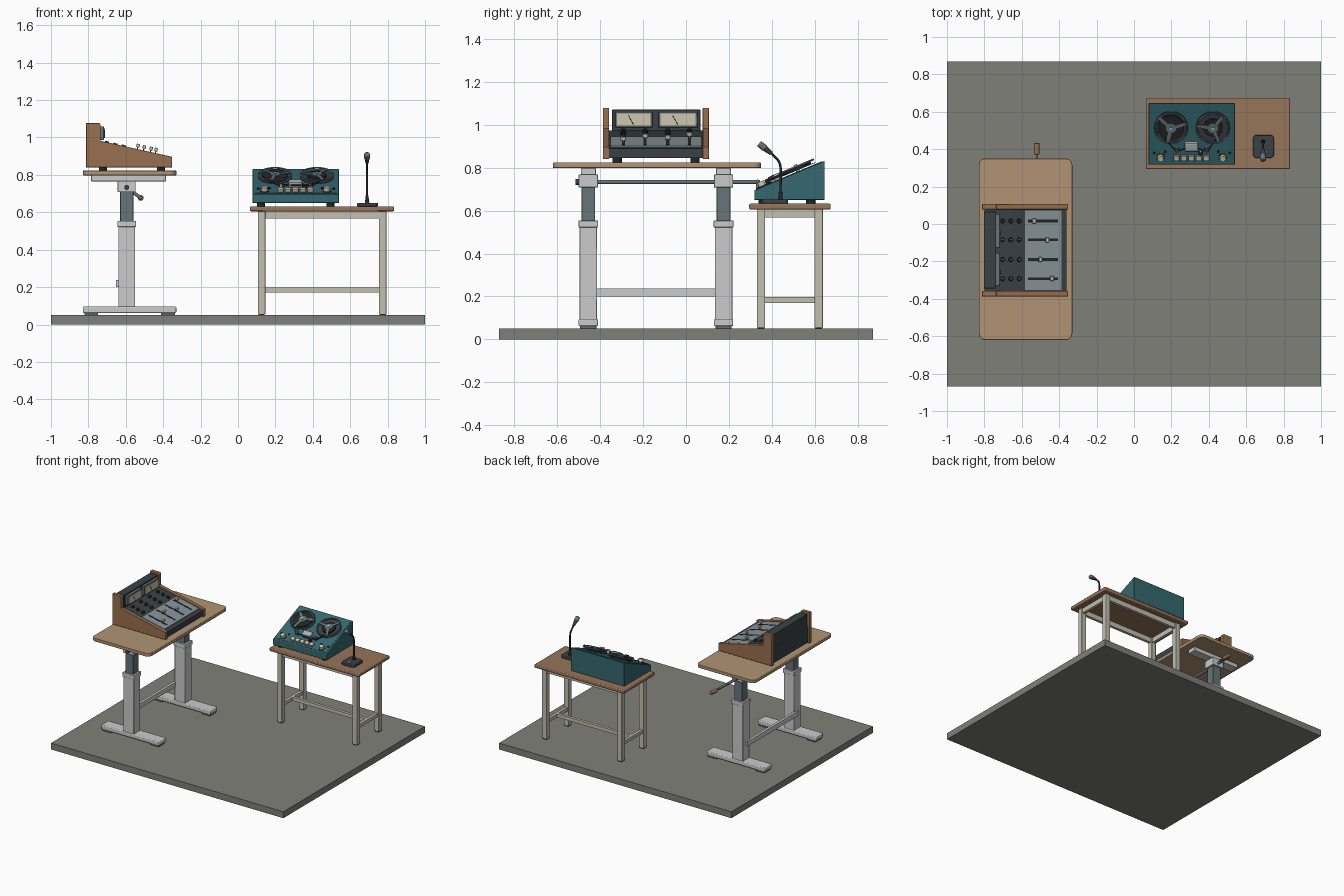
import bpy, bmesh
from math import pi, cos, sin, atan2, radians
from mathutils import Matrix, Vector

if "Cube" in bpy.data.objects:
    bpy.data.objects.remove(bpy.data.objects["Cube"])

I = Matrix.Identity(4)

def material(name, hexa):
    m = bpy.data.materials.new(name)
    c = [int(hexa[i:i + 2], 16) / 255 for i in (0, 2, 4)]
    m.diffuse_color = [x / 12.92 if x < .04 else ((x + .055) / 1.055) ** 2.4 for x in c] + [1]
    m.use_nodes = True
    m.node_tree.nodes["Principled BSDF"].inputs["Base Color"].default_value = m.diffuse_color
    return m

OAK, WALNUT, BROWN = material("oak", "B09474"), material("walnut", "98704E"), material("brown_wood", "96755A")
TEAL, DARK, BLACK = material("teal", "35686F"), material("charcoal", "3A4145"), material("black", "23272A")
STEEL, PANEL, CREAM = material("dark_steel", "66757A"), material("panel_grey", "8A969B"), material("cream", "CFC6B0")
PAINT, FLOOR, SILVER = material("leg_paint", "C2BFB0"), material("floor_grey", "7E8078"), material("silver", "B4B8B8")
GREY = None

def finish(name, bm, mat, M=I, bevel=0, segs=2):
    bmesh.ops.recalc_face_normals(bm, faces=bm.faces)
    me = bpy.data.meshes.new(name)
    bm.to_mesh(me)
    bm.free()
    for p in me.polygons:
        p.use_smooth = True
    me.set_sharp_from_angle(angle=radians(35))
    ob = bpy.data.objects.new(name, me)
    bpy.context.collection.objects.link(ob)
    ob.matrix_world = M
    if mat:
        me.materials.append(mat)
    if bevel:
        b = ob.modifiers.new("bevel", 'BEVEL')
        b.width, b.segments, b.limit_method = bevel, segs, 'ANGLE'
    return ob

def box(name, x, y, z, mat, M=I, bevel=0):
    """Box from (min, max) ranges."""
    bm = bmesh.new()
    size = [r[1] - r[0] for r in (x, y, z)]
    mid = [(r[0] + r[1]) / 2 for r in (x, y, z)]
    bmesh.ops.create_cube(bm, size=1, matrix=Matrix.Translation(mid) @ Matrix.Diagonal(size + [1]))
    return finish(name, bm, mat, M, bevel)

def cyl(name, p, q, r, mat, M=I, r2=None, n=24, bevel=0):
    """Cylinder or cone from point p to point q."""
    p, q = Vector(p), Vector(q)
    bm = bmesh.new()
    T = Matrix.Translation((p + q) / 2) @ (q - p).to_track_quat('Z', 'Y').to_matrix().to_4x4()
    bmesh.ops.create_cone(bm, cap_ends=True, segments=n, radius1=r, radius2=r if r2 is None else r2,
                          depth=(q - p).length, matrix=T)
    return finish(name, bm, mat, M, bevel)

def prism(name, pts, axis, a, b, mat, bevel=0):
    """Extrude a 2D profile along an axis from a to b."""
    put = {'x': lambda u, v, w: (w, u, v), 'y': lambda u, v, w: (u, w, v), 'z': lambda u, v, w: (u, v, w)}[axis]
    bm = bmesh.new()
    lo, hi = [[bm.verts.new(put(u, v, w)) for u, v in pts] for w in (a, b)]
    bm.faces.new(lo)
    bm.faces.new(hi)
    for i in range(len(pts)):
        j = (i + 1) % len(pts)
        bm.faces.new((lo[i], lo[j], hi[j], hi[i]))
    return finish(name, bm, mat, bevel=bevel)

def round_rect(x0, x1, y0, y1, r, n=6):
    pts = []
    for k, (cx, cy) in enumerate(((x1 - r, y1 - r), (x0 + r, y1 - r), (x0 + r, y0 + r), (x1 - r, y0 + r))):
        pts += [(cx + r * cos((k + i / n) * pi / 2), cy + r * sin((k + i / n) * pi / 2)) for i in range(n + 1)]
    return pts

def tube(name, pts, r, mat, M=I, kind='POLY', extrude=0, dim='3D'):
    cu = bpy.data.curves.new(name, 'CURVE')
    cu.dimensions, cu.bevel_depth, cu.bevel_resolution, cu.extrude = dim, r, 3, extrude
    cu.use_fill_caps = dim == '3D'
    s = cu.splines.new(kind)
    s.points.add(len(pts) - 1)
    for p, c in zip(s.points, pts):
        p.co = (*c, 1)
    if kind == 'NURBS':
        s.use_endpoint_u, s.order_u = True, 3
    cu.materials.append(mat)
    ob = bpy.data.objects.new(name, cu)
    bpy.context.collection.objects.link(ob)
    ob.matrix_world = M

# Floor slab
box("floor", (-1, 1), (-.87, .87), (0, .05), FLOOR)

# Height-adjustable desk
prism("desk_top", round_rect(-.83, -.33, -.62, .35, .035), 'z', .798, .823, OAK, .003)
for side, y in (("front", -.455), ("back", .175)):
    def part(n, x, hw, z, mat=GREY, bevel=.003):
        box(f"desk_{side}_{n}", x, (y - hw, y + hw), z, mat, bevel=bevel)
    part("lower_column", (-.64, -.55), .041, (.09, .55))
    part("collar", (-.645, -.545), .046, (.522, .554))
    part("upper_column", (-.63, -.56), .032, (.55, .72), STEEL)
    part("gear_box", (-.643, -.547), .045, (.708, .768))
    part("top_bracket", (-.785, -.385), .035, (.766, .798))
    part("foot", (-.83, -.33), .045, (.062, .096), bevel=.006)
    for k, x in (("rear", -.785), ("fore", -.375)):
        part(k + "_pad", (x - .037, x + .037), .038, (.05, .063), STEEL)
box("desk_stretcher", (-.652, -.632), (-.455, .175), (.2, .237), GREY)
cyl("crank_shaft", (-.595, -.51, .733), (-.595, .34, .733), .01, STEEL)
cyl("crank_shaft_end", (-.595, -.515, .733), (-.595, -.495, .733), .013, DARK)
cyl("crank_arm", (-.6, .335, .737), (-.515, .335, .673), .009, STEEL)
cyl("crank_pin", (-.52, .33, .677), (-.52, .38, .677), .005, STEEL)
cyl("crank_handle", (-.52, .372, .677), (-.52, .434, .677), .015, WALNUT, bevel=.004)

# Mixing desk: wooden cheeks, dark body and meter bridge
cheek = [(-.812, .84), (-.353, .84), (-.353, .897), (-.735, .982), (-.735, 1.07), (-.741, 1.077), (-.812, 1.077)]
for n, a in (("front", -.387), ("back", .078)):
    prism(f"mixer_{n}_cheek", cheek, 'y', a, a + .029, WALNUT, .002)
body = [(-.80, .845), (-.36, .845), (-.36, .888), (-.735, .972), (-.8, .972)]
prism("mixer_body", body, 'y', -.358, .078, DARK)
box("meter_bridge", (-.803, -.737), (-.345, .067), (.965, 1.07), DARK, bevel=.003)
for i, (a, b) in enumerate(((-.33, -.156), (-.128, .054))):
    box(f"meter_frame_{i}", (-.74, -.717), (a, b), (.987, 1.06), STEEL, bevel=.003)
    box(f"meter_face_{i}", (-.72, -.714), (a + .009, b - .009), (.996, 1.051), CREAM)
    m = (a + b) / 2
    cyl(f"meter_needle_{i}", (-.713, m, .998), (-.713, m - .025, 1.042), .0012, BLACK, n=6)
for i, (x, y) in enumerate((x, y) for x in (-.722, -.412) for y in (-.321, .042)):
    cyl(f"mixer_foot_{i}", (x, y, .822), (x, y, .848), .022, BLACK)
ang = atan2(.085, .382)
MX = Matrix.Translation((-.735, 0, .974)) @ Matrix.Rotation(ang, 4, 'Y')
def u(x):
    return (x + .735) / cos(ang)
box("fader_panel", (u(-.583), u(-.388)), (-.352, .072), (-.01, .005), PANEL, MX)
for i, (y, cap) in enumerate(((.016, -.54), (-.085, -.47), (-.19, -.507), (-.292, -.444))):
    box(f"fader_slot_{i}", (u(-.567), u(-.408)), (y - .007, y + .007), (0, .0065), BLACK, MX)
    c = u(cap)
    box(f"fader_stem_{i}", (c - .003, c + .003), (y - .004, y + .004), (0, .024), STEEL, MX)
    box(f"fader_cap_{i}", (c - .009, c + .009), (y - .013, y + .013), (.018, .036), CREAM, MX, .003)
    for j, x in enumerate((-.702, -.658, -.613)):
        k = u(x)
        cyl(f"mixer_knob_{i}_{j}", (k, y, -.005), (k, y, .013), .013, BLACK, MX, .011, 16)
        box(f"mixer_knob_mark_{i}_{j}", (k - .009, k), (y - .0012, y + .0012), (.012, .014), SILVER, MX)

# Side table
box("table_top", (.064, .834), (.294, .674), (.605, .632), BROWN, bevel=.006)
for i, x in enumerate((.107, .754)):
    for j, y in enumerate((.33, .598)):
        box(f"table_leg_{i}{j}", (x, x + .039), (y, y + .039), (.055, .606), PAINT, bevel=.002)
        box(f"table_leg_cap_{i}{j}", (x + .003, x + .036), (y + .003, y + .036), (.05, .057), BLACK)
    box(f"side_apron_{i}", (x + .008, x + .03), (.36, .605), (.567, .606), PAINT)
    box(f"side_stretcher_{i}", (x + .008, x + .03), (.36, .605), (.17, .197), PAINT)
for n, y in (("front", .338), ("back", .606)):
    box(n + "_apron", (.14, .76), (y, y + .022), (.567, .606), PAINT)
box("long_stretcher", (.13, .77), (.473, .495), (.17, .197), PAINT)

# Reel-to-reel tape machine with a sloping deck
prism("recorder_case", [(.318, .65), (.646, .65), (.646, .832), (.318, .695)], 'x', .078, .54, TEAL, .003)
for i, (x, y) in enumerate((x, y) for x in (.123, .495) for y in (.36, .58)):
    cyl(f"recorder_foot_{i}", (x, y, .63), (x, y, .652), .022, BLACK)
MD = Matrix.Translation((0, .318, .695)) @ Matrix.Rotation(atan2(.137, .328), 4, 'X')
box("deck_plate", (.09, .528), (.012, .342), (-.004, .003), TEAL, MD)
for n, x, fill, turn in (("left", .198, .07, .3), ("right", .422, .05, .9)):
    R = MD @ Matrix.Translation((x, .222, 0)) @ Matrix.Rotation(turn, 4, 'Z')
    cyl(n + "_reel_spindle", (0, 0, 0), (0, 0, .036), .009, SILVER, R)
    cyl(n + "_reel_lower_flange", (0, 0, .008), (0, 0, .011), .09, DARK, R, n=48)
    cyl(n + "_tape_pack", (0, 0, .01), (0, 0, .024), fill, BLACK, R, n=48)
    cyl(n + "_reel_hub", (0, 0, .01), (0, 0, .029), .028, STEEL, R, n=32)
    rim = [(.086 * cos(t * pi / 24), .086 * sin(t * pi / 24), .026) for t in range(49)]
    tube(n + "_reel_rim", rim, .0045, STEEL, R)
    for k in range(3):
        box(f"{n}_reel_spoke_{k}", (.015, .084), (-.009, .009), (.024, .028), STEEL,
            R @ Matrix.Rotation(k * 2 * pi / 3, 4, 'Z'))
box("head_cover", (.273, .343), (.088, .134), (0, .032), SILVER, MD, .004)
box("head_cover_slot", (.28, .336), (.086, .09), (.01, .02), BLACK, MD)
for n, x, v in (("left_guide", .23, .095), ("right_guide", .388, .097)):
    cyl(n, (x, v, 0), (x, v, .026), .011, SILVER, MD)
    cyl(n + "_cap", (x, v, .025), (x, v, .03), .014, DARK, MD)
cyl("capstan", (.356, .088, 0), (.356, .088, .03), .005, SILVER, MD)
cyl("pinch_roller", (.356, .072, .004), (.356, .072, .026), .011, BLACK, MD)
tube("tape_ribbon", [(.13, .2, 0), (.222, .086, 0), (.24, .086, 0), (.273, .1, 0), (.343, .1, 0), (.38, .086, 0),
                     (.397, .088, 0), (.47, .205, 0)], .001, BLACK, MD @ Matrix.Translation((0, 0, .017)),
     extrude=.005, dim='2D')
for i in range(5):
    x = .227 + i * .04
    box(f"transport_key_{i}", (x - .016, x + .016), (.027, .056), (0, .018), CREAM, MD, .003)
for n, x in (("left", .142), ("right", .475)):
    cyl(n + "_dial_base", (x, .042, 0), (x, .042, .006), .024, DARK, MD)
    cyl(n + "_dial", (x, .042, .004), (x, .042, .026), .018, CREAM, MD, .016)
for i, (x, v) in enumerate(((.108, .068), (.168, .075), (.45, .075), (.512, .068))):
    cyl(f"deck_button_{i}", (x, v, 0), (x, v, .01), .007, BLACK, MD, n=16)

# Desk microphone on a gooseneck
prism("microphone_base", round_rect(.637, .748, .353, .476, .018), 'z', .631, .651, DARK, .004)
cyl("microphone_socket", (.69, .44, .648), (.69, .44, .69), .011, BLACK, r2=.008)
box("microphone_switch", (.678, .704), (.372, .392), (.65, .656), SILVER, bevel=.002)
tube("gooseneck", [(.69, .44, .66), (.69, .44, .74), (.69, .442, .82), (.69, .41, .855), (.69, .385, .877)],
     .006, BLACK, kind='NURBS')
cyl("microphone_body", (.69, .397, .866), (.69, .368, .89), .009, DARK, r2=.014)
cyl("microphone_grille", (.69, .37, .888), (.69, .34, .912), .0155, STEEL, bevel=.005)
